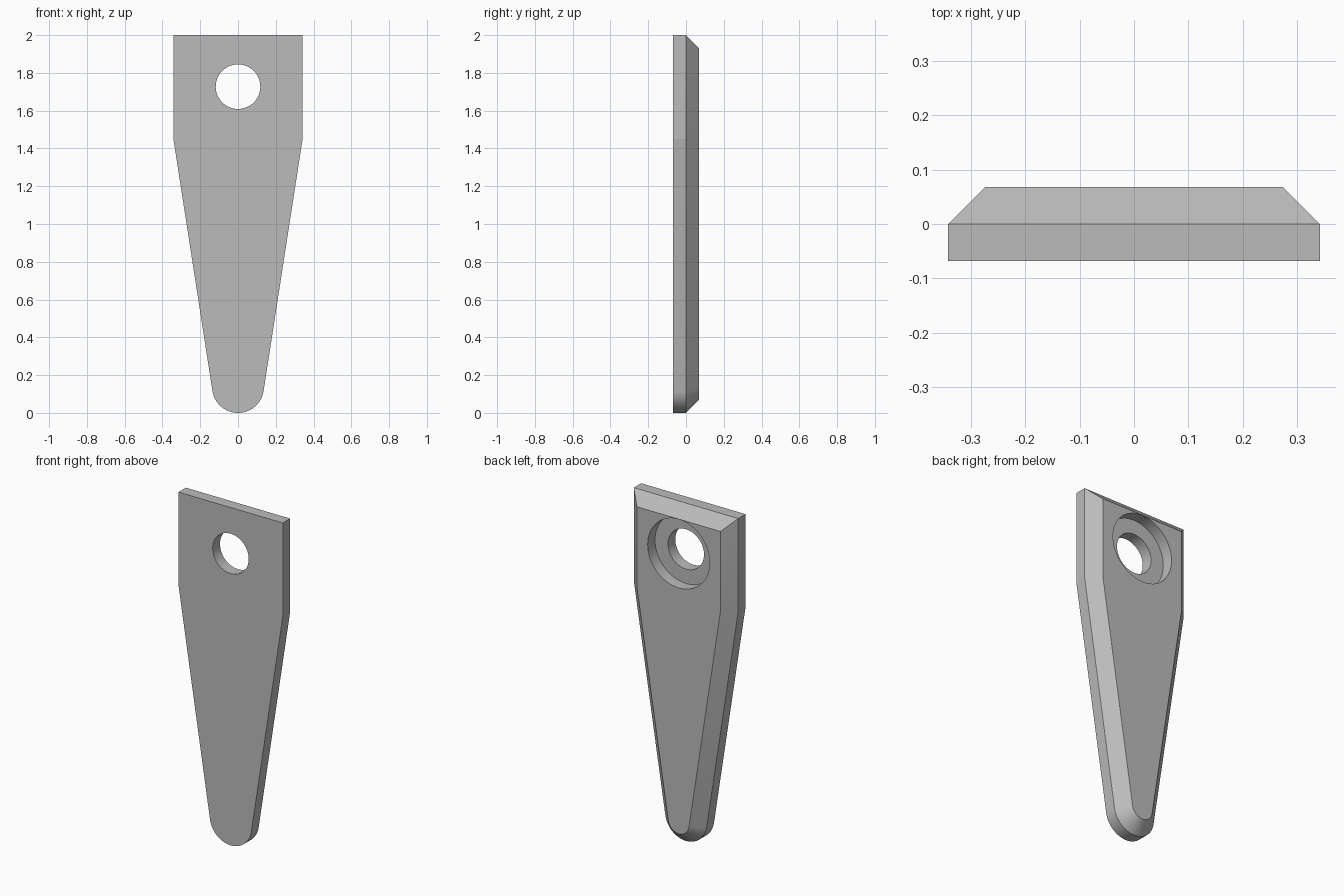
import bpy
import bmesh
from math import atan2, acos, hypot, tan, sin, cos, pi, radians
from mathutils import Matrix

cube = bpy.data.objects.get("Cube")
if cube:
    bpy.data.objects.remove(cube, do_unlink=True)

HALF_WIDTH, HEIGHT, SHOULDER = 0.342, 2.0, 1.45
TIP_RADIUS, HALF_DEPTH = 0.137, 0.0685
HOLE_Z, HOLE_RADIUS, RECESS_RADIUS = 1.727, 0.118, 0.203
ARC_STEPS = 32

grey = bpy.data.materials.new("plain grey")
grey.use_nodes = True
grey.diffuse_color = (0.5, 0.5, 0.5, 1)
grey.node_tree.nodes["Principled BSDF"].inputs["Base Color"].default_value = (0.5, 0.5, 0.5, 1)


def outline(inset):
    """Tapered outline with a round tip, moved inward by the inset."""
    rise = SHOULDER - TIP_RADIUS
    start = atan2(rise, HALF_WIDTH) - acos(TIP_RADIUS / hypot(HALF_WIDTH, rise))
    x, top = HALF_WIDTH - inset, HEIGHT - inset
    shoulder = SHOULDER + inset * tan(-start / 2)
    radius = TIP_RADIUS - inset
    points = [(-x, shoulder), (-x, top), (x, top), (x, shoulder)]
    for i in range(ARC_STEPS + 1):
        a = start - (pi + 2 * start) * i / ARC_STEPS
        points.append((radius * cos(a), TIP_RADIUS + radius * sin(a)))
    return points


def add_object(name, bm):
    bmesh.ops.recalc_face_normals(bm, faces=bm.faces)
    mesh = bpy.data.meshes.new(name)
    bm.to_mesh(mesh)
    bm.free()
    mesh.materials.append(grey)
    obj = bpy.data.objects.new(name, mesh)
    bpy.context.collection.objects.link(obj)
    return obj


# Plate: straight front half, chamfered back half
bm = bmesh.new()
rings = [[bm.verts.new((x, y, z)) for x, z in outline(inset)]
         for y, inset in ((-HALF_DEPTH, 0), (0, 0), (HALF_DEPTH, HALF_DEPTH))]
for a, b in zip(rings, rings[1:]):
    for i in range(len(a)):
        j = (i + 1) % len(a)
        bm.faces.new((a[i], a[j], b[j], b[i]))
bm.faces.new(rings[0])
bm.faces.new(rings[-1])
plate = add_object("tapered_plate", bm)
bpy.context.view_layer.objects.active = plate
plate.select_set(True)


# Round through hole, and a wider recess in the back
def bore(name, radius, y_start, y_end):
    cut = bmesh.new()
    place = Matrix.Translation((0, (y_start + y_end) / 2, HOLE_Z)) @ Matrix.Rotation(pi / 2, 4, "X")
    bmesh.ops.create_cone(cut, cap_ends=True, segments=64, radius1=radius, radius2=radius,
                          depth=y_end - y_start, matrix=place)
    cutter = add_object(name, cut)
    cutter.hide_render = True
    mod = plate.modifiers.new(name, "BOOLEAN")
    mod.operation, mod.solver, mod.object = "DIFFERENCE", "EXACT", cutter
    bpy.ops.object.modifier_apply(modifier=mod.name)
    bpy.data.objects.remove(cutter, do_unlink=True)


bore("recess_cutter", RECESS_RADIUS, 0, 0.2)
bore("hole_cutter", HOLE_RADIUS, -0.2, 0.2)

bpy.ops.object.shade_smooth_by_angle(angle=radians(8))
